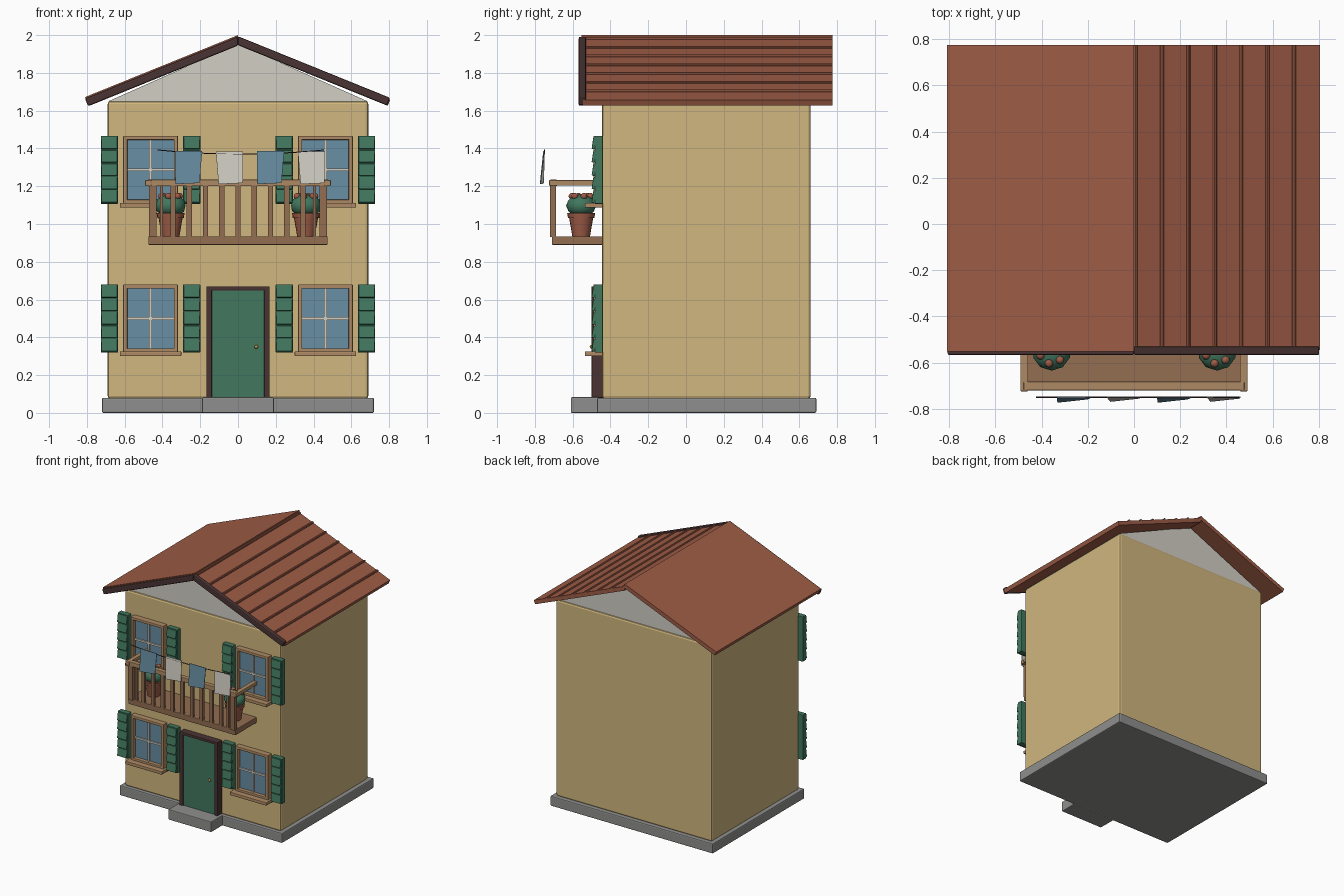
import bpy, bmesh, math
from mathutils import Matrix, Vector

cube = bpy.data.objects.get("Cube")
if cube:
    bpy.data.objects.remove(cube, do_unlink=True)


def material(name, hexcode):
    def linear(c):
        return c / 12.92 if c <= 0.04045 else ((c + 0.055) / 1.055) ** 2.4
    rgb = [linear(int(hexcode[i:i + 2], 16) / 255) for i in (0, 2, 4)] + [1]
    m = bpy.data.materials.new(name)
    m.use_nodes = True
    m.diffuse_color = rgb
    m.node_tree.nodes["Principled BSDF"].inputs["Base Color"].default_value = rgb
    return m


WALL = material("cream wall", "D0B77E")
WHITE = material("off white", "D2CFC5")
RUST = material("rust clay", "9E5C46")
DARK = material("dark brown", "4A3433")
BROWN = material("brown wood", "936D51")
TAN = material("tan wood", "AE8A64")
GREEN = material("shutter green", "41775E")
BLUE = material("soft blue", "688EA3")
GREY = material("stone grey", "8F8F8E")
BRASS = material("brass", "B8974A")


def finish(name, bm, mat, bevel=0, smooth=False):
    bmesh.ops.recalc_face_normals(bm, faces=bm.faces)
    mesh = bpy.data.meshes.new(name)
    bm.to_mesh(mesh)
    bm.free()
    mesh.materials.append(mat)
    ob = bpy.data.objects.new(name, mesh)
    bpy.context.collection.objects.link(ob)
    if bevel:
        mod = ob.modifiers.new("soft edges", 'BEVEL')
        mod.width, mod.segments = bevel, 2
    if smooth:
        bpy.ops.object.select_all(action='DESELECT')
        ob.select_set(True)
        bpy.context.view_layer.objects.active = ob
        bpy.ops.object.shade_smooth_by_angle(angle=math.radians(40))
    return ob


def add_box(bm, x, y, z, tilt=0):
    """Box from (min, max) ranges, tilted about its own x axis."""
    centre = Vector([(a + b) / 2 for a, b in (x, y, z)])
    size = [b - a for a, b in (x, y, z)]
    bmesh.ops.create_cube(bm, size=1, matrix=Matrix.Translation(centre)
                          @ Matrix.Rotation(tilt, 4, 'X') @ Matrix.Diagonal((*size, 1)))


def box(name, mat, x, y, z, bevel=0):
    bm = bmesh.new()
    add_box(bm, x, y, z)
    return finish(name, bm, mat, bevel)


def extrude_y(name, mat, profile, y0, y1, bevel=0):
    """Extrude an (x, z) outline along y."""
    bm = bmesh.new()
    face = bm.faces.new([bm.verts.new((x, y0, z)) for x, z in profile])
    new = bmesh.ops.extrude_face_region(bm, geom=[face])["geom"]
    bmesh.ops.translate(bm, vec=(0, y1 - y0, 0),
                        verts=[v for v in new if isinstance(v, bmesh.types.BMVert)])
    return finish(name, bm, mat, bevel)


# Walls, plinth, step and gable
box("plinth", GREY, (-.72, .72), (-.47, .69), (0, .08), .008)
box("front_step", GREY, (-.19, .19), (-.61, -.46), (0, .083), .006)
box("house_walls", WALL, (-.69, .69), (-.445, .66), (.075, 1.65), .015)
extrude_y("gable", WHITE, [(-.69, 1.648), (.69, 1.648), (0, 1.955)], -.435, .65)

# Roof: each slab hangs below a line from the ridge to the eave
SLOPE = .405
drop = .032


def slope_slab(name, mat, side, top, length, thick, y0, y1, bevel=0):
    nx, nz = side * thick * .375, thick * .927
    eave = (side * length, top - SLOPE * length)
    extrude_y(name, mat, [(0, top), eave, (eave[0] - nx, eave[1] - nz), (0, top - thick / .927)],
              y0, y1, bevel)


slope_slab("roof_left_slope" , RUST, 1, 1.982, .805, drop, -.545, .775)
slope_slab("roof_right_slope", RUST, -1, 2.0, .81, drop, -.552, .775)
slope_slab("barge_board_left", DARK, 1, 1.994, .805, .044, -.568, -.53, .008)
slope_slab("barge_board_right", DARK, -1, 1.992, .81, .044, -.568, -.535, .008)

# Thin battens running along the slatted slope
bm = bmesh.new()
for i in range(7):
    x = .006 + i * .1145
    bmesh.ops.create_cone(bm, cap_ends=True, segments=8, radius1=.009, radius2=.009, depth=1.305,
                          matrix=Matrix.Translation((x, .122, 1.983 - SLOPE * x))
                          @ Matrix.Rotation(math.pi / 2, 4, 'X'))
finish("roof_battens", bm, RUST)

# Door with frame and knob
bm = bmesh.new()
for s in (-1, 1):
    add_box(bm, sorted((s * .138, s * .168)), (-.5, -.44), (.08, .67))
add_box(bm, (-.168, .168), (-.5, -.44), (.648, .67))
finish("door_frame", bm, DARK, .004)
box("door", GREEN, (-.139, .139), (-.49, -.44), (.08, .649))
bm = bmesh.new()
bmesh.ops.create_uvsphere(bm, u_segments=12, v_segments=8, radius=.01,
                          matrix=Matrix.Translation((.097, -.5, .35)))
finish("door_knob", bm, BRASS, smooth=True)


# Windows with louvred shutters
def window(label, cx, cz):
    w, h, f = .145, .18, .022
    bm = bmesh.new()
    for s in (-1, 1):
        add_box(bm, sorted((cx + s * w, cx + s * (w - f))), (-.49, -.44), (cz - h, cz + h))
        add_box(bm, (cx - w, cx + w), (-.49, -.44), sorted((cz + s * h, cz + s * (h - f))))
    finish(label + "_frame", bm, TAN, .004)
    box(label + "_glass", BLUE, (cx - .13, cx + .13), (-.462, -.44), (cz - .17, cz + .17))
    bm = bmesh.new()
    add_box(bm, (cx - .007, cx + .007), (-.473, -.46), (cz - .16, cz + .16))
    add_box(bm, (cx - .125, cx + .125), (-.473, -.46), (cz - .007, cz + .007))
    finish(label + "_glazing_bars", bm, WHITE)
    box(label + "_sill", TAN, (cx - .163, cx + .163), (-.535, -.44), (cz - .2, cz - .175), .004)
    for s, side in ((-1, "right"), (1, "left")):
        x0 = cx + s * .2175
        bm = bmesh.new()
        add_box(bm, (x0 - .046, x0 + .046), (-.483, -.44), (cz - .18, cz + .18))
        for k in range(-2, 3):
            z = cz + k * .071
            add_box(bm, (x0 - .042, x0 + .042), (-.495, -.478), (z - .032, z + .032), -.15)
        finish(f"{label}_{side}_shutter", bm, GREEN, .003)


for floor, z in (("lower", .5), ("upper", 1.287)):
    for side, x in (("right", -.463), ("left", .463)):
        window(f"{floor}_{side}_window", x, z)

# Balcony
box("balcony_deck", BROWN, (-.475, .475), (-.71, -.44), (.89, .935), .004)
box("balcony_front_rail", TAN, (-.478, .478), (-.72, -.683), (1.2, 1.235), .004)
bm = bmesh.new()
for s in (-1, 1):
    add_box(bm, sorted((s * .458, s * .492)), (-.725, -.44), (1.203, 1.232))
finish("balcony_side_rails", bm, TAN, .004)
bm = bmesh.new()
for k in range(-4, 5):
    add_box(bm, (k * .086 - .014, k * .086 + .014), (-.712, -.692), (.93, 1.205))
for s in (-1, 1):
    add_box(bm, (s * .452 - .02, s * .452 + .02), (-.72, -.687), (.93, 1.205))
    add_box(bm, (s * .405 - .009, s * .405 + .009), (-.71, -.694), (.93, 1.205))
finish("balcony_balusters", bm, BROWN)


# Flower pots
def cone(bm, x, y, z0, z1, r0, r1):
    bmesh.ops.create_cone(bm, cap_ends=True, segments=20, radius1=r0, radius2=r1, depth=z1 - z0,
                          matrix=Matrix.Translation((x, y, (z0 + z1) / 2)))


for side, x in (("right", -.357), ("left", .36)):
    y = -.555
    bm = bmesh.new()
    cone(bm, x, y, .935, 1.035, .047, .064)
    cone(bm, x, y, 1.032, 1.058, .07, .074)
    finish(side + "_flower_pot", bm, RUST, smooth=True)
    bm = bmesh.new()
    bmesh.ops.create_icosphere(bm, subdivisions=2, radius=1, matrix=Matrix.Translation((x, y, 1.097))
                               @ Matrix.Diagonal((.083, .08, .062, 1)))
    finish(side + "_foliage", bm, GREEN, smooth=True)
    bm = bmesh.new()
    for k in range(6):
        a = k * math.tau / 6 + .3
        bmesh.ops.create_icosphere(bm, subdivisions=2, radius=.018, matrix=Matrix.Translation(
            (x + .05 * math.cos(a), y + .05 * math.sin(a), 1.147)))
    finish(side + "_flowers", bm, RUST, smooth=True)

# Washing line: a sagging cord
curve = bpy.data.curves.new("washing_line", 'CURVE')
curve.dimensions = '3D'
curve.bevel_depth, curve.bevel_resolution = .003, 1
spline = curve.splines.new('POLY')
spline.points.add(12)
for i, p in enumerate(spline.points):
    t = i / 6 - 1
    p.co = (.015 + .44 * t, -.75, 1.37 + .022 * t * t, 1)
curve.materials.append(DARK)
bpy.context.collection.objects.link(bpy.data.objects.new("washing_line", curve))

# Washing: thin cloths, each swinging out slightly at one lower corner
for i in range(4):
    x, z = -.262 + i * .217, 1.385
    lean = .006 if i % 2 else -.006
    bm = bmesh.new()
    corners = [(x - .072, -.752, z), (x + .072, -.752, z),
               (x + .064 + lean, -.756, z - .168), (x - .064 + lean, -.77, z - .174)]
    bm.faces.new([bm.verts.new(c) for c in corners])
    cloth = finish(f"hanging_cloth_{i + 1}", bm, WHITE if i % 2 else BLUE)
    cloth.modifiers.new("thickness", 'SOLIDIFY').thickness = .004
